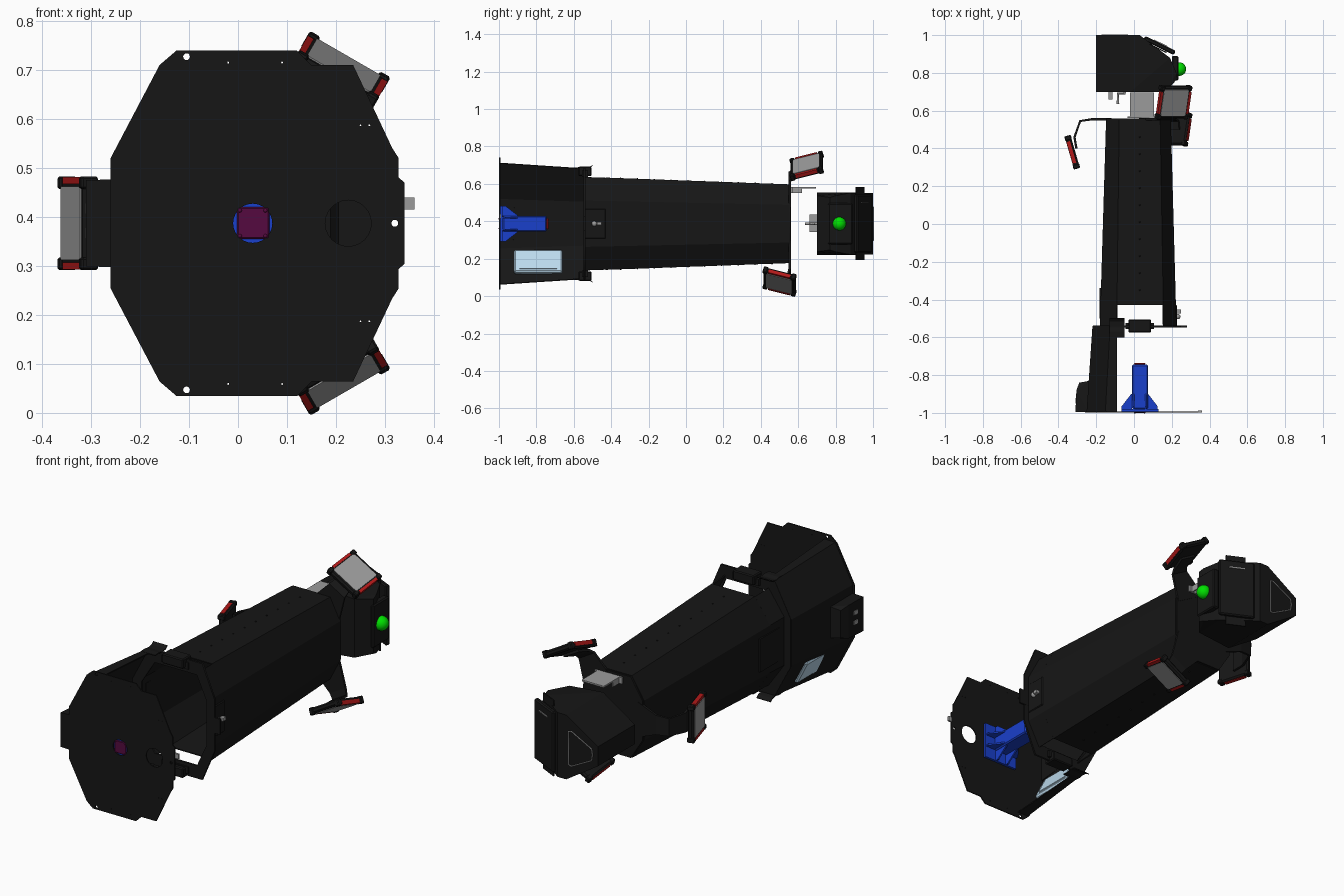
import bpy, bmesh
from math import sin, cos, pi, radians
from mathutils import Vector, Matrix

if "Cube" in bpy.data.objects:
    bpy.data.objects.remove(bpy.data.objects["Cube"])

CX, CZ = 0.03, 0.387


def mat(name, r, g, b):
    m = bpy.data.materials.new(name)
    m.diffuse_color = (r, g, b, 1)
    m.use_nodes = True
    m.node_tree.nodes["Principled BSDF"].inputs["Base Color"].default_value = m.diffuse_color
    return m


BLACK = mat("black", .008, .008, .008)
GREY = mat("grey", .33, .33, .33)
RED = mat("red", .45, .01, .01)
BLUE = mat("blue", .01, .05, .6)
SKY = mat("pale_blue", .5, .7, .85)
PURPLE = mat("purple", .09, .003, .05)
GREEN = mat("green", .0, .75, .0)


def finish(name, bm, m):
    bmesh.ops.recalc_face_normals(bm, faces=bm.faces)
    me = bpy.data.meshes.new(name)
    bm.to_mesh(me)
    bm.free()
    me.materials.append(m)
    ob = bpy.data.objects.new(name, me)
    bpy.context.collection.objects.link(ob)
    return ob


def box(name, x, y, z, m=BLACK, bevel=0, mw=None):
    """Box from (min, max) ranges, optionally placed by a matrix."""
    bm = bmesh.new()
    c = [(a[0] + a[1]) / 2 for a in (x, y, z)]
    s = [a[1] - a[0] for a in (x, y, z)]
    bmesh.ops.create_cube(bm, size=1, matrix=Matrix.Translation(c) @ Matrix.Diagonal((*s, 1)))
    if bevel:
        bmesh.ops.bevel(bm, geom=bm.edges[:], offset=bevel, segments=1, affect='EDGES')
    if mw:
        bm.transform(mw)
    return finish(name, bm, m)


def hull(name, pts, m=BLACK):
    bm = bmesh.new()
    for p in pts:
        bm.verts.new(p)
    bmesh.ops.convex_hull(bm, input=bm.verts[:])
    bmesh.ops.dissolve_limit(bm, angle_limit=.02, verts=bm.verts[:], edges=bm.edges[:])
    return finish(name, bm, m)


def loft(name, rings, closed, thick=.006, m=BLACK):
    """Sheet-metal skin between rings of 3D points."""
    bm = bmesh.new()
    vs = [[bm.verts.new(p) for p in r] for r in rings]
    n = len(vs[0])
    for a, b in zip(vs, vs[1:]):
        for i in range(n if closed else n - 1):
            j = (i + 1) % n
            bm.faces.new((a[i], a[j], b[j], b[i]))
    ob = finish(name, bm, m)
    mod = ob.modifiers.new("sheet", 'SOLIDIFY')
    mod.thickness = thick
    mod.offset = 0
    return ob


def plate(name, loops, y, thick, m=BLACK):
    """Flat plate facing y; first loop is the outline, the rest are holes."""
    cu = bpy.data.curves.new(name, 'CURVE')
    cu.dimensions, cu.fill_mode, cu.extrude = '2D', 'BOTH', thick / 2
    for lp in loops:
        sp = cu.splines.new('POLY')
        sp.points.add(len(lp) - 1)
        for p, (px, pz) in zip(sp.points, lp):
            p.co = (px, pz, 0, 1)
        sp.use_cyclic_u = True
    ob = bpy.data.objects.new(name, cu)
    bpy.context.collection.objects.link(ob)
    cu.materials.append(m)
    ob.rotation_euler = (pi / 2, 0, 0)
    ob.location.y = y
    bpy.ops.object.select_all(action='DESELECT')
    ob.select_set(True)
    bpy.context.view_layer.objects.active = ob
    bpy.ops.object.convert(target='MESH')
    return ob


def ring(x, z, r, n=24):
    return [(x + r * cos(2 * pi * i / n), z + r * sin(2 * pi * i / n)) for i in range(n)]


def mirror_z(pts):
    """Continue a half outline below the centre line."""
    return pts + [(x, 2 * CZ - z) for x, z in reversed(pts)]


def ball(name, c, r, m):
    bm = bmesh.new()
    bmesh.ops.create_uvsphere(bm, u_segments=24, v_segments=14, radius=r, matrix=Matrix.Translation(c))
    for f in bm.faces:
        f.smooth = True
    return finish(name, bm, m)


def tube(name, pts, r, m, cyclic=False):
    cu = bpy.data.curves.new(name, 'CURVE')
    cu.dimensions, cu.bevel_depth, cu.bevel_resolution = '3D', r, 1
    sp = cu.splines.new('POLY')
    sp.points.add(len(pts) - 1)
    for p, q in zip(sp.points, pts):
        p.co = (*q, 1)
    sp.use_cyclic_u = cyclic
    cu.materials.append(m)
    bpy.context.collection.objects.link(bpy.data.objects.new(name, cu))


# front plate with window, nozzle hole and screw holes
outline = mirror_z([(-.26, .52), (-.16, .71), (-.125, .74), (.12, .74), (.15, .71), (.235, .71),
                    (.315, .54), (.328, .52), (.328, .48), (.34, .47)])
holes = [ring(.225, CZ, .047), ring(CX, CZ, .04), ring(.32, CZ, .007, 12)]
for s in (-1, 1):
    holes.append(ring(-.105, CZ + s * .34, .007, 12))
    for x, d in ((-.02, .328), (.09, .328), (.25, .2), (.268, .2)):
        holes.append(ring(x, CZ + s * d, .002, 6))
plate("front_plate", [outline] + holes, -.996, .006)
box("edge_tab", (.338, .36), (-.998, -.988), (.415, .44), GREY)

# open skirt behind the plate
def skirt(y, x, zt, zs, xt):
    return [(a, y, b) for a, b in mirror_z([(-.09, zt), (xt, zt), (x, zs)])][::1]


loft("skirt", [skirt(-.993, -.248, .71, .52, -.15), skirt(-.54, -.217, .68, .505, -.125)], False)
hull("skirt_handle", [(x, y, z) for x, y, d in ((-.31, -.995, .088), (-.24, -.995, .09), (-.305, -.88, .085),
     (-.29, -.84, .07), (-.235, -.83, .08)) for z in (CZ - d, CZ + d)])
for d in (-.02, .03):
    box("handle_latch", (-.311, -.3), (-.95, -.92), (CZ + d - .01, CZ + d + .01), GREY)
tilt = Matrix.Translation((-.178, -.79, .182)) @ Matrix.Rotation(radians(-27), 4, 'Y')
box("control_box", (-.018, .018), (-.13, .13), (-.068, .068), SKY, .008, tilt)
box("control_box_lid", (.018, .024), (-.1, .1), (-.05, .05), SKY, 0, tilt)

# blue nozzle with gussets
box("nozzle_base", (CX - .095, CX + .1), (-.992, -.98), (CZ - .095, CZ + .095), BLUE)
box("nozzle_shaft", (CX - .04, CX + .044), (-.98, -.745), (CZ - .042, CZ + .042), BLUE, .006)
box("nozzle_cap", (CX - .03, CX + .03), (-.745, -.735), (CZ - .03, CZ + .03), RED, .004)
for k in range(4):
    rot = Matrix.Translation((CX, 0, CZ)) @ Matrix.Rotation(k * pi / 2, 4, 'Y')
    for w in (-.032, .032):
        hull("nozzle_gusset", [rot @ Vector((r, y, w + t)) for r, y in ((.04, -.98), (.095, -.98), (.095, -.965),
             (.045, -.9), (.04, -.9)) for t in (-.004, .004)], BLUE)
box("nozzle_block", (CX - .032, CX + .034), (-1, -.991), (CZ - .032, CZ + .033), PURPLE, .003)
for a in (-.026, .026):
    for b in (-.026, .026):
        ball("block_screw", (CX + a, -.999, CZ + b), .004, PURPLE)

# middle collar between skirt and body
collar = mirror_z([(-.217, .51), (-.125, .685), (.18, .685), (.25, .52)])
plate("collar", [collar, mirror_z([(-.165, .5), (-.09, .62), (.15, .62), (.205, .5)])], -.543, .01)
for s in (-1, 1):
    zz = sorted((CZ + s * .255, CZ + s * .305))
    box("collar_block", (-.03, .09), (-.575, -.505), zz, BLACK, .005)
    box("collar_block_foot", (-.045, .105), (-.555, -.525), sorted((CZ + s * .25, CZ + s * .285)))
    loft("collar_ear", [[(x, y, CZ + s * d) for y, d in ((-.6, .298), (-.57, .3), (-.545, .295), (-.515, .3),
         (-.5, .312))] for x in (-.13, -.05)], False, .005)
box("collar_tab", (.21, .28), (-.547, -.537), (CZ - .04, CZ + .04))

# tapered octagonal body, open above and below at its front end
def section(y):
    t = (y + .54) / 1.09
    L = lambda a, b: a + (b - a) * t
    half = [(L(-.178, -.145), L(.51, .487)), (L(-.09, -.077), L(.635, .595)),
            (L(.155, .137), L(.635, .595)), (L(.222, .192), L(.51, .487))]
    return [(x, y, z) for x, z in mirror_z(half)]


a, b, c = section(-.54), section(-.43), section(.55)
loft("body", [b, c], True)
loft("body_left_cheek", [[r[i] for i in (1, 0, 7, 6)] for r in (a, b)], False)
loft("body_right_cheek", [[r[i] for i in (2, 3, 4, 5)] for r in (a, b)], False)
box("side_hatch", (-.183, -.172), (-.5, -.34), (CZ - .085, CZ + .085))
box("sensor_housing", (.2, .228), (-.54, -.43), (CZ - .08, CZ + .08), BLACK, .004)
ball("sensor_eye", (.232, -.49, CZ), .014, GREY)
box("sensor_stalk", (.225, .248), (-.475, -.452), (CZ - .008, CZ + .008), GREY)
for s in (-1, 1):
    for i in range(10):
        y = -.35 + i * .09
        z = section(y)[1][2]
        ball("body_rivet", (CX, y, CZ + s * (z - CZ + .002)), .004, BLACK)

# rear plate and three lamp arms
plate("rear_plate", [[(x, z) for x, _, z in section(.55)]], .555, .008)
arms = [(180, .38, ((.15, .555), (.25, .555), (.315, .545), (.345, .46), (.335, .4))),
        (60, .645, ((.15, .555), (.29, .555), (.31, .575), (.335, .65))),
        (-60, .50, ((.15, .555), (.3, .555), (.335, .545), (.335, .5)))]
for deg, yc, path in arms:
    th = radians(deg)
    u, t, Y = Vector((cos(th), 0, sin(th))), Vector((-sin(th), 0, cos(th))), Vector((0, 1, 0))
    o = Vector((CX, 0, CZ))
    widths = (.09, .05, .045, .05, .06)
    loft("lamp_arm", [[o + u * r + Y * y + t * w * s for s in (-1, 1)] for (r, y), w in zip(path, widths)], False, .012)
    n, v = u * .96 - Y * .28, Y * .96 + u * .28
    M = Matrix((t, v, n)).transposed().to_4x4()
    M.translation = o + u * .358 + Y * yc
    box("lamp_frame", (-.092, .092), (-.088, .088), (-.017, .012), BLACK, .008, M)
    box("lamp_glass", (-.075, .075), (-.072, .072), (.01, .015), GREY, 0, M)
    for s in (-1, 1):
        box("lamp_red_end", sorted((s * .08, s * .094)), (-.06, .06), (-.006, .014), RED, 0, M)
        for q in (-1, 1):
            box("lamp_corner", sorted((s * .07, s * .095)), sorted((q * .066, q * .091)), (-.019, .017), BLACK, .004, M)

# grey mount on top of the rear plate
box("mount_top", (-.02, .105), (.57, .695), (.575, .583), GREY)
for x in (-.02, .099):
    box("mount_side", (x, x + .006), (.57, .62), (.55, .58), GREY)
box("mount_foot", (-.035, .12), (.56, .57), (.55, .583), GREY)

# faceted tail head
head = [(-.2, y, z) for y in (.7, 1) for z in (CZ - .05, CZ + .05)]
for x, y, d in ((-.02, .7, .168), (-.02, 1, .165), (.03, 1, .165), (.19, .88, .165), (.225, .8, .15), (.23, .77, .14), (.17, .7, .15)):
    head += [(x, y, CZ - d), (x, y, CZ + d)]
hull("tail_head", head)
slope = Matrix.Translation((.135, .945, CZ)) @ Matrix.Rotation(radians(-26), 4, 'Z')
box("tail_panel", (-.09, .09), (-.012, .012), (-.155, .155), BLACK, .006, slope)
box("tail_panel_handle", (-.04, .04), (.012, .016), (.11, .116), GREY, 0, slope)
for s in (-1, 1):
    box("tail_fin", (-.05, .05), (-.02, -.014), sorted((s * .15, s * .195)), BLACK, 0, slope)
box("tail_side_panel", (.2, .235), (.76, .89), (CZ - .11, CZ + .11), BLACK, .006)
ball("tail_ball", (.24, .82, CZ), .036, GREEN)
tube("tail_triangle", [(-.035, 1.001, CZ + .085), (-.05, 1.001, CZ + .09), (-.165, 1.001, CZ + .03), (-.17, 1.001, CZ),
     (-.165, 1.001, CZ - .03), (-.05, 1.001, CZ - .09), (-.035, 1.001, CZ - .085)], .003, GREY, True)

# hooks in front of the head
tube("tail_hook", [(-.05, .7, CZ), (-.05, .69, CZ), (-.085, .69, CZ), (-.085, .635, CZ)], .007, GREY)
box("tail_bracket", (-.135, -.115), (.66, .70), (CZ - .045, CZ + .05), GREY)
